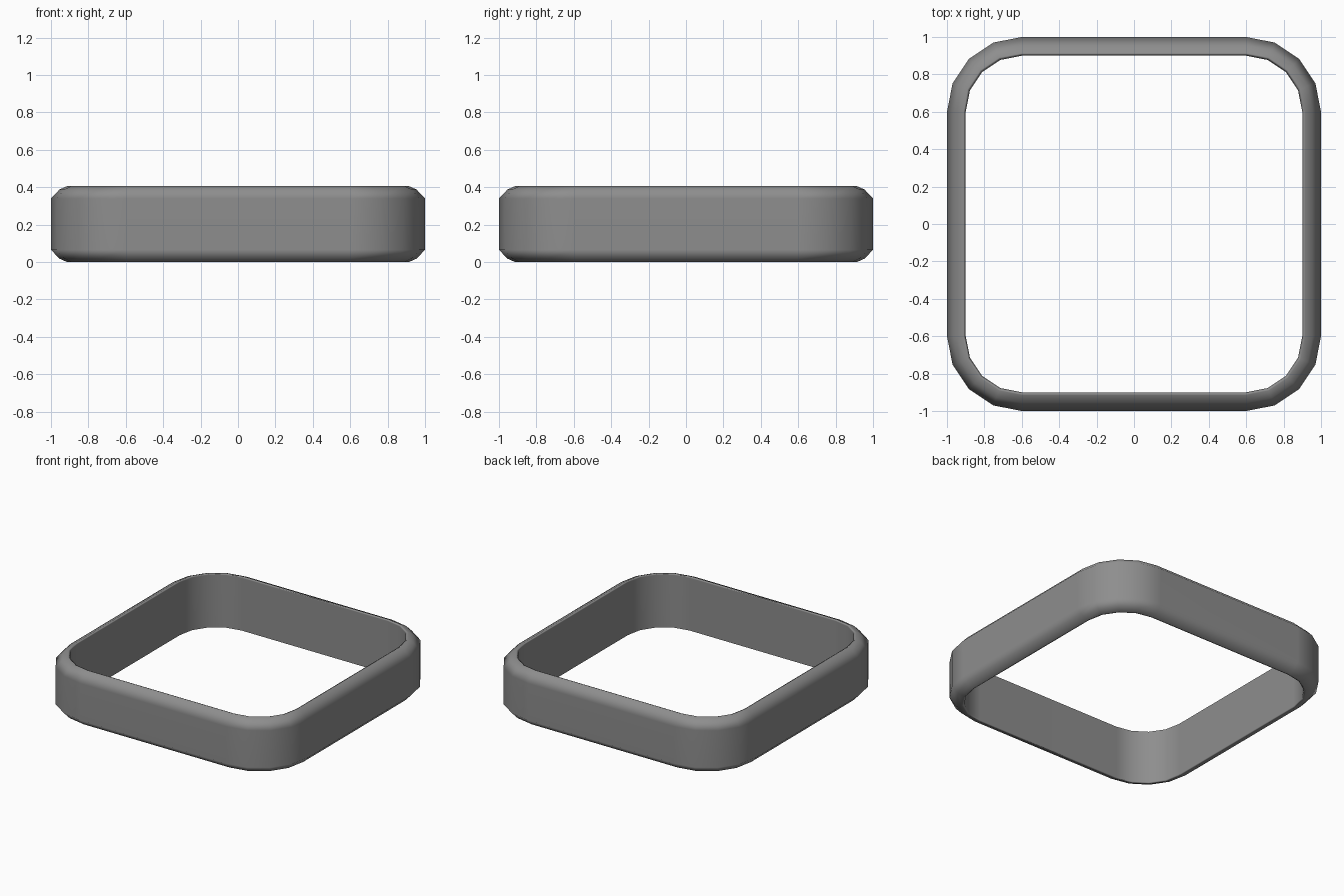
import bpy, bmesh, math

if "Cube" in bpy.data.objects:
    bpy.data.objects.remove(bpy.data.objects["Cube"])

# Cross-section of the band: (inset from the outer face, height)
upper = [(0.0, 0.34), (0.045, 0.387), (0.085, 0.405), (0.1, 0.398)]
profile = upper + [(d, 0.405 - z) for d, z in reversed(upper)]

HALF, RADIUS, STEPS = 1.0, 0.4, 4


def rounded_square(inset):
    """Outline of the rounded square, moved inwards by inset."""
    c, r = HALF - RADIUS, RADIUS - inset
    pts = []
    for q, (sx, sy) in enumerate([(1, 1), (-1, 1), (-1, -1), (1, -1)]):
        for i in range(STEPS + 1):
            a = math.pi / 2 * (q + i / STEPS)
            pts.append((sx * c + r * math.cos(a), sy * c + r * math.sin(a)))
    return pts


# Square band: one closed loop per profile point, bridged all the way round
bm = bmesh.new()
loops = [[bm.verts.new((x, y, z)) for x, y in rounded_square(d)] for d, z in profile]
n = len(loops[0])
for k, loop in enumerate(loops):
    nxt = loops[(k + 1) % len(loops)]
    for i in range(n):
        j = (i + 1) % n
        bm.faces.new((loop[i], loop[j], nxt[j], nxt[i]))
bmesh.ops.recalc_face_normals(bm, faces=bm.faces)

mesh = bpy.data.meshes.new("square_band")
bm.to_mesh(mesh)
bm.free()
band = bpy.data.objects.new("square_band", mesh)
bpy.context.collection.objects.link(band)

# Dark grey
dark = bpy.data.materials.new("dark_grey")
dark.diffuse_color = (0.27, 0.27, 0.27, 1)
dark.use_nodes = True
dark.node_tree.nodes["Principled BSDF"].inputs["Base Color"].default_value = dark.diffuse_color
mesh.materials.append(dark)

# Smooth shading that keeps the large walls flat
bpy.context.view_layer.objects.active = band
band.select_set(True)
bpy.ops.object.shade_smooth()
weighted = band.modifiers.new("flat_walls", 'WEIGHTED_NORMAL')
weighted.weight = 80
